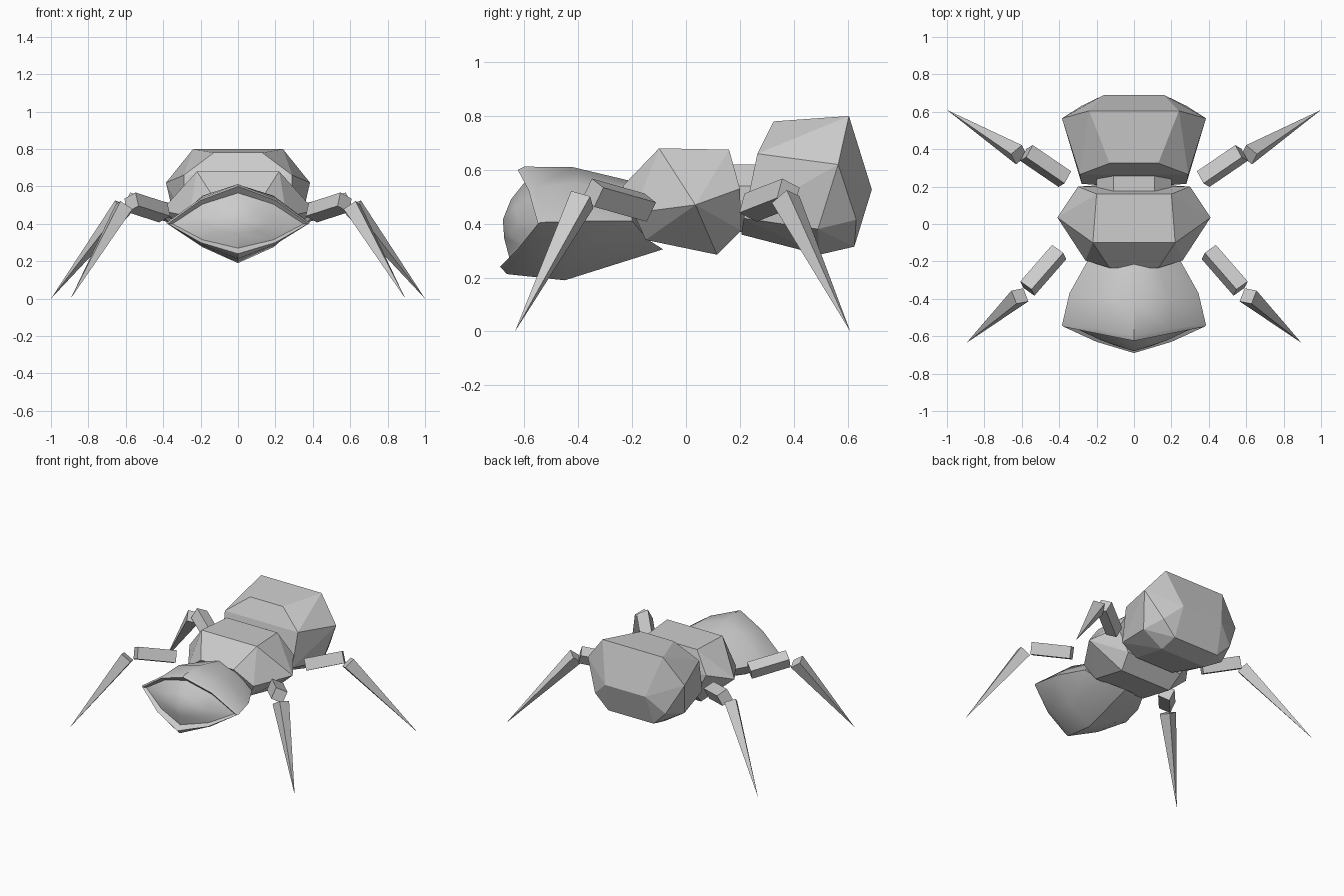
import bpy, bmesh, math
from mathutils import Vector

old = bpy.data.objects.get("Cube")
if old:
    bpy.data.objects.remove(old, do_unlink=True)

grey = bpy.data.materials.new("plain_grey")
grey.use_nodes = True
COLOR = (0.6, 0.6, 0.6, 1)
grey.diffuse_color = COLOR
grey.node_tree.nodes["Principled BSDF"].inputs["Base Color"].default_value = COLOR


def finish(name, bm):
    bmesh.ops.recalc_face_normals(bm, faces=bm.faces)
    mesh = bpy.data.meshes.new(name)
    bm.to_mesh(mesh)
    bm.free()
    mesh.materials.append(grey)
    ob = bpy.data.objects.new(name, mesh)
    bpy.context.collection.objects.link(ob)
    return ob


def faceted(name, half):
    """Symmetric convex body from its +x corner points."""
    bm = bmesh.new()
    for x, y, z in half:
        for s in (1, -1):
            bm.verts.new((s * x, y, z))
    bmesh.ops.convex_hull(bm, input=bm.verts)
    bmesh.ops.delete(bm, geom=[v for v in bm.verts if not v.link_faces], context='VERTS')
    bmesh.ops.dissolve_limit(bm, angle_limit=math.radians(6), verts=bm.verts, edges=bm.edges)
    return finish(name, bm)


def ring(bm, half):
    """Closed ring from top centre, down the +x side, to bottom centre, and back up."""
    pts = half + [(-x, y, z) for x, y, z in half[-2:0:-1]]
    return [bm.verts.new(p) for p in pts]


def square_rod(name, a, b, r0, r1, roll):
    """Four-sided rod or spike from a to b, rolled about its own axis."""
    a, b = Vector(a), Vector(b)
    d = (b - a).normalized()
    side = d.cross(Vector((0, 0, 1))).normalized()
    if side.y > 0:
        side = -side
    up = Vector((0, 0, 1)) - d * d.z
    up.normalize()
    bm = bmesh.new()
    ang = [math.radians(45 + roll + 90 * i) for i in range(4)]
    dirs = [side * math.cos(t) + up * math.sin(t) for t in ang]
    start = [bm.verts.new(a + v * r0) for v in dirs]
    bm.faces.new(start)
    if r1:
        end = [bm.verts.new(b + v * r1) for v in dirs]
        bm.faces.new(end)
    else:
        tip = bm.verts.new(b)
    for i in range(4):
        j = (i + 1) % 4
        bm.faces.new((start[i], start[j], end[j], end[i]) if r1 else (start[i], start[j], tip))
    return finish(name, bm)


# Rear body
faceted("abdomen", [
    (.13, .325, .78), (.24, .605, .80), (.29, .265, .66), (.385, .565, .62),
    (.16, .69, .527), (.28, .632, .415), (.33, .49, .38), (.28, .215, .42),
    (.18, .625, .315), (.18, .495, .285), (.15, .205, .36)])

# Connector between the rear and middle body
faceted("waist", [(x, y, z) for y in (.14, .32)
                  for x, z in ((.11, .62), (.2, .54), (.2, .45), (.11, .37))])

# Middle body
faceted("thorax", [
    (.2, .16, .675), (.22, -.1, .68), (.41, .035, .47), (.3, .2, .53),
    (.13, -.235, .54), (.26, -.195, .44), (.2, -.15, .34),
    (.2, .115, .285), (.22, .205, .375)])

# Head: shell rings from back to rim, then the bulging face
bm = bmesh.new()
rings = [ring(bm, h) for h in (
    [(0, -.21, .56), (.13, -.21, .52), (.25, -.2, .41), (.13, -.14, .34), (0, -.085, .305)],
    [(0, -.42, .61), (.19, -.4, .55), (.345, -.37, .41), (.19, -.42, .275), (0, -.45, .19)],
    [(0, -.6, .612), (.2, -.56, .535), (.385, -.54, .405), (.2, -.6, .29), (0, -.665, .213)],
    [(0, -.625, .6), (.2, -.585, .525), (.375, -.55, .4), (.2, -.63, .3), (0, -.69, .24)],
    [(0, -.59, .565), (.19, -.565, .505), (.35, -.54, .4), (.19, -.6, .315), (0, -.655, .27)],
    [(0, -.65, .49), (.1, -.635, .46), (.18, -.62, .4), (.1, -.65, .36), (0, -.675, .345)])]
bm.faces.new(rings[0])
for a, b in zip(rings, rings[1:]):
    for i in range(8):
        j = (i + 1) % 8
        bm.faces.new((a[i], a[j], b[j], b[i]))
nose = bm.verts.new((0, -.68, .415))
for i in range(8):
    bm.faces.new((rings[-1][i], rings[-1][(i + 1) % 8], nose))
head = finish("head", bm)
bpy.ops.object.select_all(action='DESELECT')
head.select_set(True)
bpy.context.view_layer.objects.active = head
bpy.ops.object.shade_smooth_by_angle(angle=math.radians(35))

# Legs: a short square rod and a long spike each
for s, side in ((1, "left"), (-1, "right")):
    for where, hip, knee, top, foot in (
            ("front", (.4, -.15), (.57, -.345), (.61, -.385), (.895, -.635)),
            ("rear", (.37, .24), (.575, .38), (.615, .37), (1, .61))):
        square_rod(f"{where}_{side}_upper_leg", (s * hip[0], hip[1], .46),
                   (s * knee[0], knee[1], .515), .057, .057, 25)
        square_rod(f"{where}_{side}_lower_leg", (s * top[0], top[1], .49),
                   (s * foot[0], foot[1], 0), .055, 0, 25)
